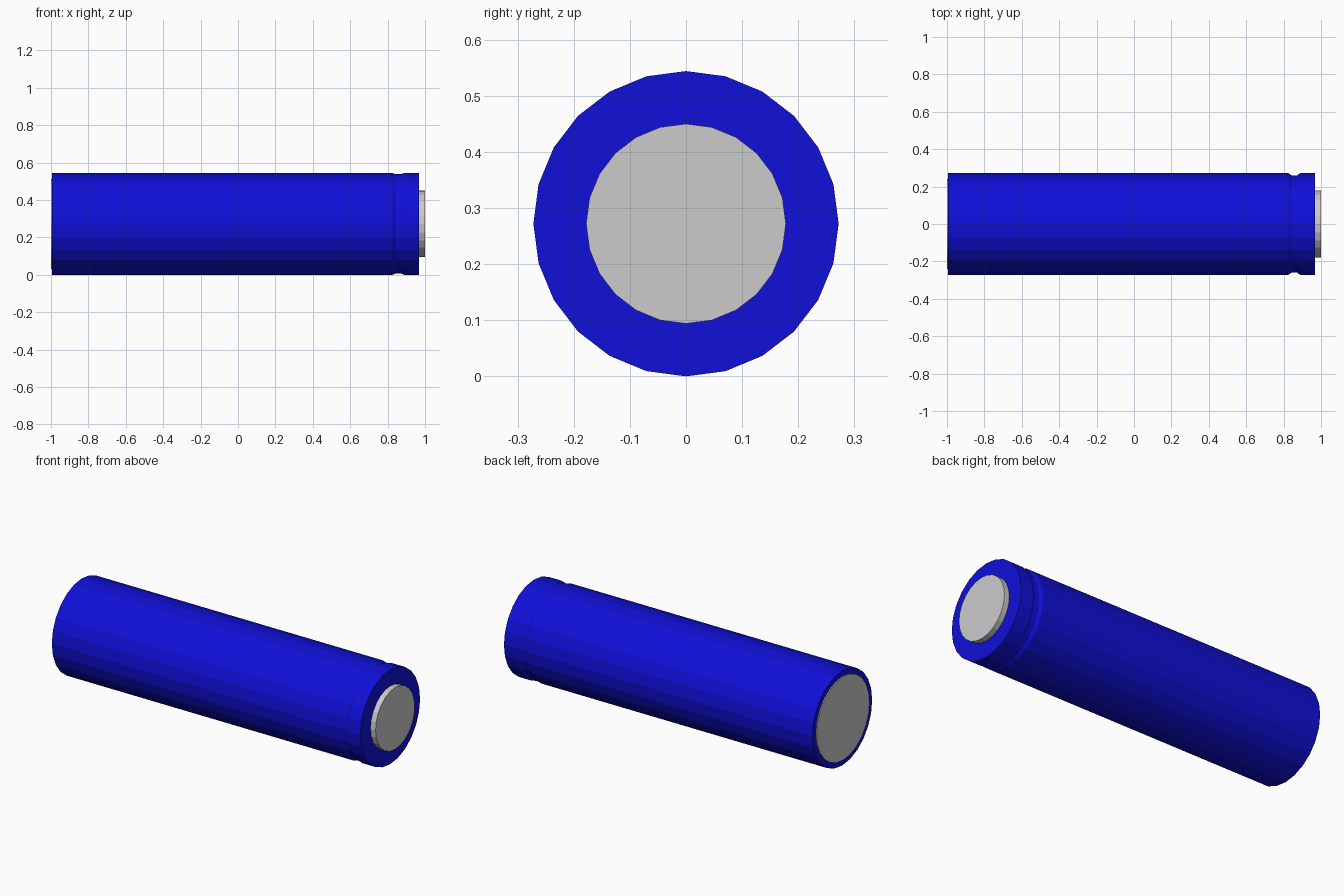
import bpy
import bmesh
import math

cube = bpy.data.objects.get("Cube")
if cube:
    bpy.data.objects.remove(cube, do_unlink=True)

SIDES = 24
RADIUS = 0.272


def make_material(name, colour):
    mat = bpy.data.materials.new(name)
    mat.use_nodes = True
    mat.diffuse_color = colour
    mat.node_tree.nodes["Principled BSDF"].inputs["Base Color"].default_value = colour
    return mat


def lathe_x(name, profile, mat):
    """Closed solid along x from rings of (x, y radius, z radius)."""
    bm = bmesh.new()
    rings = []
    for x, ry, rz in profile:
        angles = [2 * math.pi * i / SIDES for i in range(SIDES)]
        rings.append([bm.verts.new((x, ry * math.cos(a), RADIUS + rz * math.sin(a)))
                      for a in angles])
    for a, b in zip(rings, rings[1:]):
        for i in range(SIDES):
            j = (i + 1) % SIDES
            bm.faces.new((a[i], a[j], b[j], b[i]))
    bm.faces.new(rings[0])
    bm.faces.new(rings[-1])
    bmesh.ops.recalc_face_normals(bm, faces=bm.faces)
    mesh = bpy.data.meshes.new(name)
    bm.to_mesh(mesh)
    bm.free()
    mesh.materials.append(mat)
    obj = bpy.data.objects.new(name, mesh)
    bpy.context.collection.objects.link(obj)
    return obj


blue = make_material("blue wrapper", (0.005, 0.005, 0.69, 1))
grey = make_material("grey metal", (0.6, 0.6, 0.6, 1))

# Wrapped cell with a shallow crimp groove near the positive end
R = RADIUS
lathe_x("cell_body", [
    (-0.994, R, R),
    (0.825, R, R),
    (0.842, 0.260, 0.266),
    (0.872, 0.260, 0.266),
    (0.889, R, R),
    (0.968, R, R),
], blue)

# Raised positive contact and thin negative contact
lathe_x("positive_contact", [(0.96, 0.178, 0.178), (1.0, 0.178, 0.178)], grey)
lathe_x("negative_contact", [(-1.0, 0.24, 0.24), (-0.99, 0.24, 0.24)], grey)
